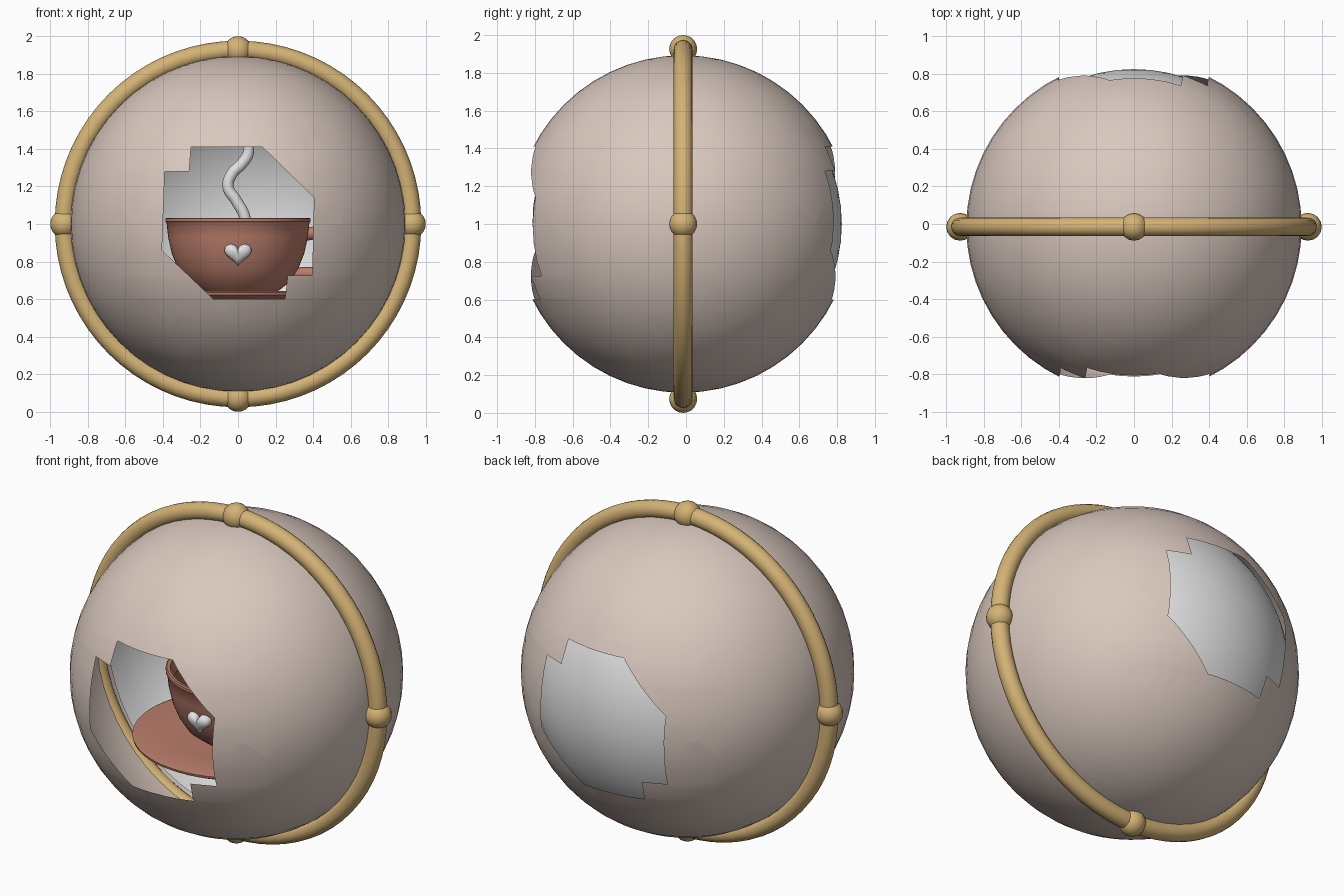
import bpy, bmesh, math
from mathutils import Matrix, Vector

cube = bpy.data.objects.get("Cube")
if cube:
    bpy.data.objects.remove(cube, do_unlink=True)

CENTRE = Vector((0, -0.015, 1))
SHELL_R, LINER_R, RING_R = 0.893, 0.84, 0.926


def material(name, r, g, b):
    m = bpy.data.materials.new(name)
    m.use_nodes = True
    m.diffuse_color = (r, g, b, 1)
    bsdf = next(n for n in m.node_tree.nodes if n.type == 'BSDF_PRINCIPLED')
    bsdf.inputs["Base Color"].default_value = (r, g, b, 1)
    bsdf.inputs["Roughness"].default_value = 0.6
    return m


BEIGE = material("beige", 0.70, 0.58, 0.52)
GOLD = material("gold", 0.66, 0.45, 0.18)
WHITE = material("white", 0.76, 0.76, 0.76)
CLAY = material("terracotta", 0.50, 0.21, 0.15)
COFFEE = material("coffee_brown", 0.10, 0.04, 0.02)


def finish(obj, mat, angle=40):
    obj.data.materials.clear()
    obj.data.materials.append(mat)
    bpy.ops.object.select_all(action='DESELECT')
    obj.select_set(True)
    bpy.context.view_layer.objects.active = obj
    bpy.ops.object.shade_smooth_by_angle(angle=math.radians(angle))
    return obj


def from_bmesh(name, bm, mat, angle=40):
    mesh = bpy.data.meshes.new(name)
    bm.to_mesh(mesh)
    bm.free()
    obj = bpy.data.objects.new(name, mesh)
    bpy.context.collection.objects.link(obj)
    return finish(obj, mat, angle)


def ball(radius, centre, segments, rings, turn=0):
    bm = bmesh.new()
    bmesh.ops.create_uvsphere(
        bm, u_segments=segments, v_segments=rings, radius=radius,
        matrix=Matrix.Translation(centre) @ Matrix.Rotation(turn, 4, 'X'))
    return bm


def lathe(name, profile, mat, steps=64):
    bm = bmesh.new()
    verts = [bm.verts.new((r, 0, z)) for r, z in profile]
    edges = [bm.edges.new(pair) for pair in zip(verts, verts[1:])]
    bmesh.ops.spin(bm, geom=verts + edges, cent=(0, 0, 0), axis=(0, 0, 1),
                   angle=math.tau, steps=steps)
    bmesh.ops.remove_doubles(bm, verts=bm.verts, dist=0.0005)
    bmesh.ops.recalc_face_normals(bm, faces=bm.faces)
    return from_bmesh(name, bm, mat)


def tube(name, points, radius, mat):
    curve = bpy.data.curves.new(name, 'CURVE')
    curve.dimensions = '3D'
    curve.bevel_depth = radius
    curve.bevel_resolution = 4
    curve.use_fill_caps = True
    spline = curve.splines.new('BEZIER')
    spline.bezier_points.add(len(points) - 1)
    for bp, (x, z) in zip(spline.bezier_points, points):
        bp.co = (x, 0, z)
        bp.handle_left_type = bp.handle_right_type = 'AUTO'
    obj = bpy.data.objects.new(name, curve)
    bpy.context.collection.objects.link(obj)
    bpy.ops.object.select_all(action='DESELECT')
    obj.select_set(True)
    bpy.context.view_layer.objects.active = obj
    bpy.ops.object.convert(target='MESH')
    return finish(bpy.context.view_layer.objects.active, mat)


def inside(x, z, poly):
    hit = False
    for (ax, az), (bx, bz) in zip(poly, poly[1:] + poly[:1]):
        if (az > z) != (bz > z) and x < ax + (z - az) * (bx - ax) / (bz - az):
            hit = not hit
    return hit


# Globe shell with a stepped window cut in the front and the back
WINDOW = [(-0.25, 1.41), (0.13, 1.41), (0.405, 1.14), (0.395, 0.725),
          (0.265, 0.725), (0.25, 0.6), (-0.13, 0.6), (-0.405, 0.86),
          (-0.39, 1.28), (-0.26, 1.28)]
bm = ball(SHELL_R, CENTRE, 56, 28)
for side in (-1, 1):
    outline = [(-side * x, z) for x, z in WINDOW]
    for (ax, az), (bx, bz) in zip(outline, outline[1:] + outline[:1]):
        faces = [f for f in bm.faces if f.calc_center_median().y * side > 0.6]
        geom = set(faces)
        for f in faces:
            geom.update(f.edges)
            geom.update(f.verts)
        bmesh.ops.bisect_plane(bm, geom=list(geom), dist=0.0001,
                               plane_co=(ax, 0, az),
                               plane_no=(bz - az, 0, ax - bx))
    doomed = []
    for f in bm.faces:
        c = f.calc_center_median()
        if c.y * side > 0.5 and inside(c.x, c.z, outline):
            doomed.append(f)
    bmesh.ops.delete(bm, geom=doomed, context='FACES')
from_bmesh("globe_shell", bm, BEIGE, 60)

# White half-dome lining the back of the globe
bm = ball(LINER_R, CENTRE, 56, 28, math.pi / 2)
front = [f for f in bm.faces if f.calc_center_median().y < CENTRE.y]
bmesh.ops.delete(bm, geom=front, context='FACES')
from_bmesh("back_lining", bm, WHITE, 60)

# Gold ring with four beads
bpy.ops.mesh.primitive_torus_add(
    location=CENTRE, rotation=(math.pi / 2, 0, 0), major_radius=RING_R,
    minor_radius=0.05, major_segments=72, minor_segments=16)
ring = bpy.context.object
ring.name = "ring"
finish(ring, GOLD)
for i, name in enumerate(("left", "top", "right", "bottom")):
    a = i * math.pi / 2
    spot = CENTRE + Vector((math.cos(a), 0, math.sin(a))) * RING_R
    from_bmesh("ring_bead_" + name, ball(0.074, spot, 16, 10), GOLD)

# Cup, coffee and saucer
lathe("cup", [(0, 0.6), (0.16, 0.6), (0.21, 0.64), (0.275, 0.69),
              (0.32, 0.76), (0.352, 0.84), (0.372, 0.93), (0.38, 1.005),
              (0.387, 1.012), (0.387, 1.028), (0.38, 1.033), (0.362, 1.03),
              (0.345, 0.93), (0.325, 0.84), (0.25, 0.7), (0, 0.65)], CLAY)
lathe("coffee", [(0, 0.95), (0.349, 0.95)], COFFEE)
lathe("saucer", [(0, 0.575), (0.28, 0.575), (0.54, 0.61), (0.562, 0.622),
                 (0.565, 0.636), (0.55, 0.642), (0.3, 0.61), (0, 0.61)], CLAY)

# Cup handle
tube("cup_handle", [(0.35, 0.945), (0.47, 0.945), (0.53, 0.85),
                    (0.46, 0.755), (0.30, 0.735)], 0.034, CLAY)

# Curl of steam
tube("steam", [(0.04, 0.95), (0.035, 1.04), (-0.01, 1.125), (-0.053, 1.2),
               (-0.03, 1.27), (0.02, 1.32), (0.055, 1.38), (0.04, 1.46),
               (0.01, 1.52)], 0.03, WHITE)

# Puffed heart on the cup front
bm = bmesh.new()
tilt = Matrix.Translation((0, -0.352, 0.845)) @ Matrix.Rotation(
    math.radians(16), 4, 'X')
loops = []
for scale, depth in ((1, 0.03), (1, -0.01), (0.9, -0.025), (0.65, -0.036),
                     (0.3, -0.04)):
    loop = []
    for k in range(40):
        t = math.tau * k / 40
        x = 16 * math.sin(t) ** 3 * 0.0045
        z = (13 * math.cos(t) - 5 * math.cos(2 * t) - 2 * math.cos(3 * t)
             - math.cos(4 * t)) * 0.0041
        loop.append(bm.verts.new(tilt @ Vector((x * scale, depth, z * scale))))
    loops.append(loop)
for a, b in zip(loops, loops[1:]):
    for k in range(40):
        j = (k + 1) % 40
        bm.faces.new((a[k], a[j], b[j], b[k]))
bm.faces.new(loops[0])
bm.faces.new(loops[-1])
bmesh.ops.recalc_face_normals(bm, faces=bm.faces)
from_bmesh("heart", bm, WHITE, 50)
